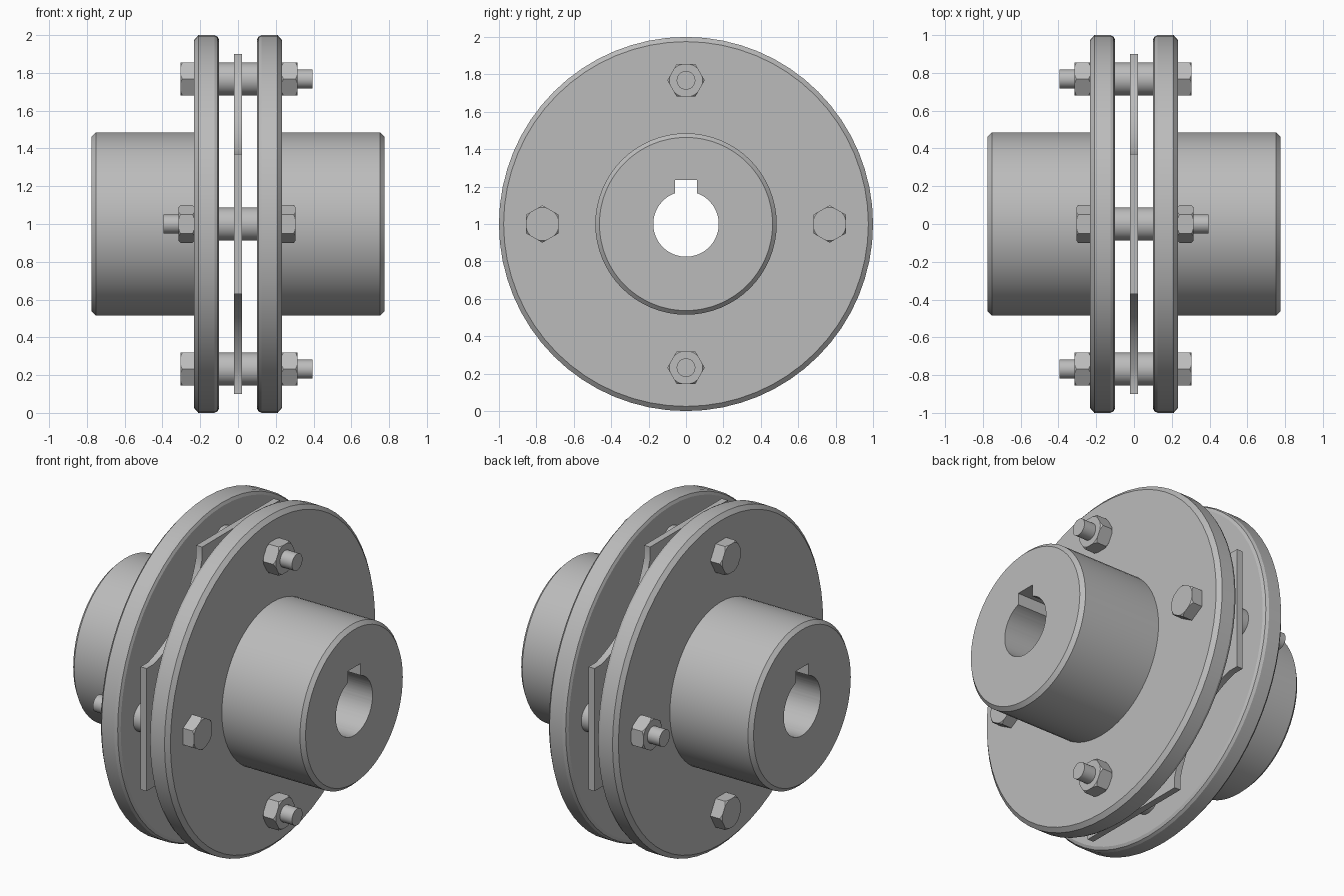
import bpy, bmesh, math
from mathutils import Matrix, Vector

cube = bpy.data.objects.get("Cube")
if cube:
    bpy.data.objects.remove(cube, do_unlink=True)

steel = bpy.data.materials.new("grey steel")
steel.use_nodes = True
steel.diffuse_color = (0.5, 0.5, 0.5, 1)
steel.node_tree.nodes["Principled BSDF"].inputs["Base Color"].default_value = (0.5, 0.5, 0.5, 1)
AXIS_Z = 1.0


def finish(name, bm):
    """Turn a bmesh into a steel object on the shaft axis."""
    bmesh.ops.remove_doubles(bm, verts=bm.verts, dist=1e-5)
    bmesh.ops.recalc_face_normals(bm, faces=bm.faces)
    mesh = bpy.data.meshes.new(name)
    bm.to_mesh(mesh)
    bm.free()
    mesh.materials.append(steel)
    obj = bpy.data.objects.new(name, mesh)
    bpy.context.collection.objects.link(obj)
    obj.location.z = AXIS_Z
    return obj


def lathe(name, profile, steps=64):
    """Revolve (x, radius) points around the x axis."""
    bm = bmesh.new()
    verts = [bm.verts.new((x, 0, r)) for x, r in profile]
    edges = [bm.edges.new(pair) for pair in zip(verts, verts[1:])]
    bmesh.ops.spin(bm, geom=verts + edges, axis=(1, 0, 0), cent=(0, 0, 0),
                   angle=math.tau, steps=steps)
    return finish(name, bm)


def prism(name, outline, x0, x1):
    """Extrude a (y, z) outline along x."""
    bm = bmesh.new()
    face = bm.faces.new([bm.verts.new((x0, y, z)) for y, z in outline])
    ext = bmesh.ops.extrude_face_region(bm, geom=[face])
    moved = [v for v in ext["geom"] if isinstance(v, bmesh.types.BMVert)]
    bmesh.ops.translate(bm, verts=moved, vec=(x1 - x0, 0, 0))
    return finish(name, bm)


def arc(radius, start, end, count, cy=0, cz=0):
    angles = [math.radians(start + (end - start) * i / (count - 1)) for i in range(count)]
    return [(cy + radius * math.cos(a), cz + radius * math.sin(a)) for a in angles]


def boolean(obj, tool, operation):
    mod = obj.modifiers.new("cut", "BOOLEAN")
    mod.operation, mod.object, mod.solver = operation, tool, "EXACT"
    bpy.context.view_layer.update()
    graph = bpy.context.evaluated_depsgraph_get()
    mesh = bpy.data.meshes.new_from_object(obj.evaluated_get(graph))
    obj.modifiers.clear()
    obj.data = mesh
    bpy.data.objects.remove(tool, do_unlink=True)


def smooth(obj, angle=22):
    bpy.ops.object.select_all(action="DESELECT")
    obj.select_set(True)
    bpy.context.view_layer.objects.active = obj
    bpy.ops.object.shade_smooth_by_angle(angle=math.radians(angle))


# Flanged hubs with a keyed bore, one on each side
hub_profile = [(0.10, 0), (0.10, 0.975), (0.108, 0.992), (0.125, 1.0), (0.21, 1.0),
               (0.232, 0.975), (0.232, 0.485), (0.753, 0.485), (0.775, 0.463), (0.775, 0)]
key_angle = math.degrees(math.asin(0.06 / 0.175))
keyed_bore = arc(0.175, 90 + key_angle, 450 - key_angle, 48) + [(0.06, 0.235), (-0.06, 0.235)]
for side, name in ((1, "left_hub"), (-1, "right_hub")):
    hub = lathe(name, [(side * x, r) for x, r in hub_profile])
    boolean(hub, prism("bore_cutter", keyed_bore, -1, 1), "DIFFERENCE")
    smooth(hub)

# Flexible disc: four square lugs joined by hollow curves, open in the middle
quarter = [Vector((-0.37, 0.9)), Vector((0.37, 0.9))]
scallop = arc(0.62, 242, 208, 12, 0.92 - 0.26 + 0.25, 0.91)
low, high = Vector((0.37, 0.83)), Vector((0.83, 0.37))
inward = Vector((-1, -1)).normalized()
for i in range(13):
    t = i / 12
    quarter.append(low.lerp(high, t) + inward * 0.09 * 4 * t * (1 - t))
outline = []
for turn in range(4):
    spin = Matrix.Rotation(-turn * math.pi / 2, 2)
    outline += [tuple(spin @ p) for p in quarter]
disc = prism("flexible_disc", outline, -0.02, 0.02)
boolean(disc, prism("disc_cutter", arc(0.55, 0, 354, 60), -1, 1), "DIFFERENCE")
smooth(disc)


def hexagon(name, x0, x1, chamfer_both):
    """Hexagonal head or nut with turned corners."""
    body = prism(name, arc(0.1, 0, 300, 6), x0, x1)
    inner = 0.089 if chamfer_both else 0.12
    slope = 0.014 if x1 > x0 else -0.014
    turned = [(x0, 0), (x0, inner), (x0 + slope, 0.104),
              (x1 - slope, 0.104), (x1, 0.089), (x1, 0)]
    boolean(body, lathe("turning", turned, 48), "INTERSECT")
    return body


# Four bolts, alternately reversed, each with head, nut and spacer
for i, place in enumerate(("top", "front", "bottom", "back")):
    d = 1 if i % 2 == 0 else -1
    parts = [
        hexagon(place + "_bolt_head", -0.23 * d, -0.305 * d, False),
        hexagon(place + "_nut", 0.23 * d, 0.315 * d, True),
        lathe(place + "_bolt_shank", [(-0.24 * d, 0), (-0.24 * d, 0.05),
                                      (0.395 * d, 0.05), (0.395 * d, 0)], 32),
        lathe(place + "_spacer", [(-0.102, 0), (-0.102, 0.087), (0.102, 0.087), (0.102, 0)], 32),
    ]
    move = Matrix.Rotation(i * math.pi / 2, 4, "X") @ Matrix.Translation((0, 0, 0.768))
    for part in parts:
        part.data.transform(move)
        smooth(part)
